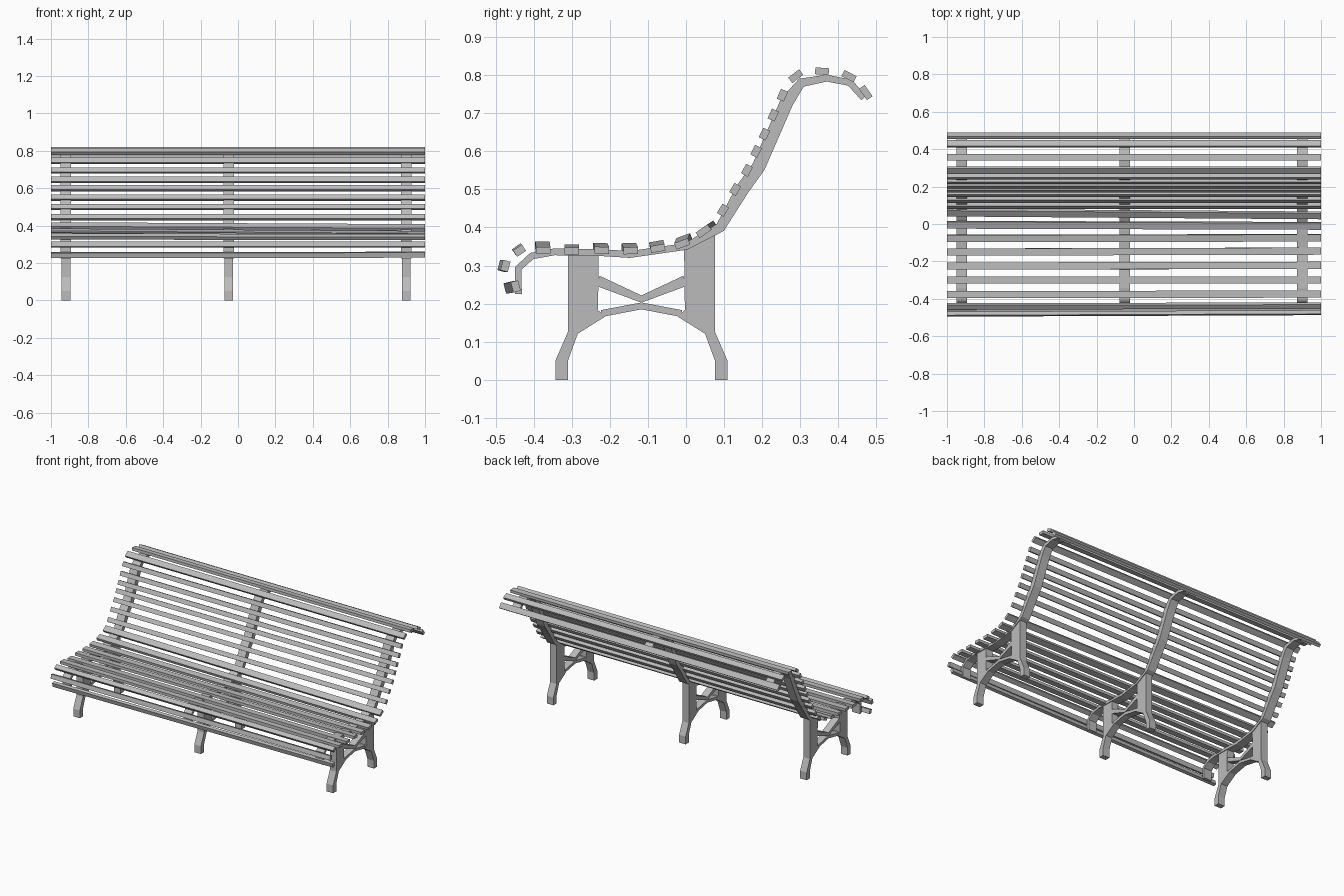
import bpy
import bmesh
from math import radians
from mathutils import Matrix, Vector

default_cube = bpy.data.objects.get("Cube")
if default_cube:
    bpy.data.objects.remove(default_cube, do_unlink=True)

# One flat grey for the whole bench
grey = bpy.data.materials.new("bench_grey")
grey.use_nodes = True
grey.diffuse_color = (0.5, 0.5, 0.5, 1)
grey.node_tree.nodes["Principled BSDF"].inputs["Base Color"].default_value = grey.diffuse_color


def add_object(name, bm):
    bmesh.ops.recalc_face_normals(bm, faces=bm.faces)
    mesh = bpy.data.meshes.new(name)
    bm.to_mesh(mesh)
    bm.free()
    mesh.materials.append(grey)
    obj = bpy.data.objects.new(name, mesh)
    bpy.context.collection.objects.link(obj)
    return obj


def extrude_profile(name, outline, x, width):
    """Extrude a closed (y, z) outline along x, centred on the given x."""
    bm = bmesh.new()
    face = bm.faces.new([bm.verts.new((x - width / 2, y, z)) for y, z in outline])
    result = bmesh.ops.extrude_face_region(bm, geom=[face])
    moved = [item for item in result["geom"] if isinstance(item, bmesh.types.BMVert)]
    bmesh.ops.translate(bm, verts=moved, vec=(width, 0, 0))
    return add_object(name, bm)


def ribbon(path):
    """Turn a centre line of (y, z, thickness) into a closed outline with mitred corners."""
    points = [Vector(p[:2]) for p in path]
    upper, lower = [], []
    for i, point in enumerate(points):
        before = (point - points[i - 1]).normalized() if i else None
        after = (points[i + 1] - point).normalized() if i + 1 < len(points) else None
        tangent = ((before or after) + (after or before)).normalized()
        offset = Vector((-tangent.y, tangent.x)) * path[i][2] / 2
        upper.append(point + offset)
        lower.append(point - offset)
    return upper + lower[::-1]


def add_slat(name, y, z, angle, size, shift):
    """A long plank across the bench; its right end is displaced by shift."""
    bm = bmesh.new()
    bmesh.ops.create_cube(bm, size=1)
    bm.transform(Matrix.Translation((0, y, z))
                 @ Matrix.Rotation(radians(angle), 4, "X")
                 @ Matrix.Diagonal((2, size[0], size[1], 1)))
    for vert in bm.verts:
        if vert.co.x < 0:
            vert.co += Vector((0, shift[0], shift[1]))
    add_object(name, bm)


# Curved rail running from the seat front, under the seat and up the back
thin, thick = 0.018, 0.035
rail_path = [
    (-.44, .225, thin), (-.44, .293, thin), (-.405, .325, thin), (-.345, .336, thin),
    (-.226, .334, thin), (-.147, .329, thin), (0, .35, thin), (.09, .4, .026),
    (.148, .5, thick), (.191, .56, thick), (.265, .73, thick), (.303, .78, .024),
    (.37, .792, thin), (.43, .78, thin), (.467, .74, thin),
]

# Leg frame, drawn for one side as distances from the middle of the frame
middle = -.117
leg_side = [(.114, .183), (.095, .166), (.167, .121), (.193, .05), (.193, 0),
            (.226, 0), (.226, .05), (.193, .126)]
brace_path = [(-.115, .26, .028), (0, .212, .019), (.115, .26, .028)]
arch_path = [(-.105, .174, .018), (0, .194, .018), (.105, .174, .018)]


def leg_outline(side, inner_top, outer_top):
    outline = leg_side[1:] + [(.193, outer_top), (.112, inner_top), leg_side[0]]
    return [(middle + side * d, z) for d, z in outline]


def centred(path):
    return [(middle + d, z, t) for d, z, t in path]


for label, x in (("right", -.92), ("middle", -.05), ("left", .9)):
    extrude_profile(label + "_rail", ribbon(rail_path), x, .056)
    extrude_profile(label + "_front_leg", leg_outline(-1, .335, .335), x, .047)
    extrude_profile(label + "_rear_leg", leg_outline(1, .345, .385), x, .047)
    extrude_profile(label + "_brace", ribbon(centred(brace_path)), x, .045)
    extrude_profile(label + "_arch", ribbon(centred(arch_path)), x, .045)

wide, narrow = (.038, .018), (.028, .02)

# Front edge and seat slats: y, z, tilt, section, displacement of the right end
seat_slats = [
    (-.447, .245, 105, narrow, (-.019, -.003)), (-.474, .299, 75, narrow, (-.008, 0)),
    (-.437, .339, 35, narrow, (-.003, .003)), (-.375, .34, 0, wide, (-.002, .014)),
    (-.3, .338, 0, wide, (0, .008)), (-.221, .34, -2, wide, (-.004, .01)),
    (-.145, .339, 2, wide, (-.005, .011)), (-.074, .345, 10, wide, (-.003, .01)),
    (-.01, .357, 20, wide, (.006, .013)), (.046, .39, 35, wide, (.015, .01)),
]
for i, slat in enumerate(seat_slats):
    add_slat(f"seat_slat_{i + 1}", *slat)

# Back slats following the rail
back_slats = [(.097, .445), (.129, .5), (.16, .55), (.184, .6),
              (.206, .645), (.229, .695), (.253, .747)]
for i, (y, z) in enumerate(back_slats):
    add_slat(f"back_slat_{i + 1}", y, z, 58 + i * 1.5, narrow, (0, 0))

# Slats over the rolled top
for i, (y, z, tilt) in enumerate([(.288, .797, 38), (.357, .81, -4),
                                  (.428, .797, -27), (.472, .754, -55)]):
    add_slat(f"top_slat_{i + 1}", y, z, tilt, (.036, .018), (0, 0))
